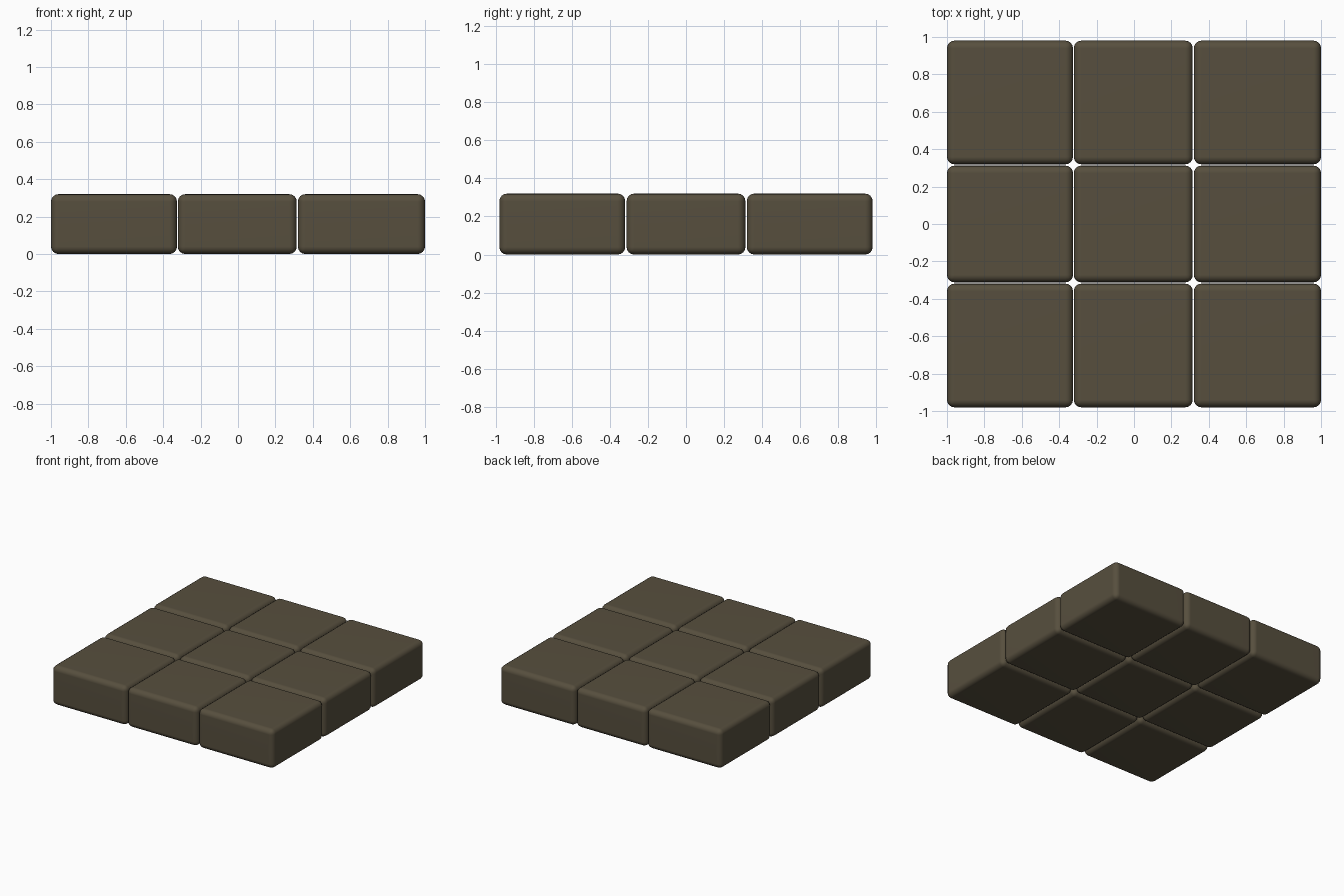
import bpy, bmesh

if "Cube" in bpy.data.objects:
    bpy.data.objects.remove(bpy.data.objects["Cube"])

# single dark stone colour
stone = bpy.data.materials.new("dark_stone")
stone.diffuse_color = (0.095, 0.078, 0.048, 1)
stone.use_nodes = True
stone.node_tree.nodes["Principled BSDF"].inputs["Base Color"].default_value = stone.diffuse_color

X_SPANS = [(-1.0, -0.326), (-0.322, 0.314), (0.320, 1.0)]
Y_SPANS = [(-0.98, -0.319), (-0.312, 0.312), (0.319, 0.98)]
Z_SPAN = (0.0, 0.32)


def rounded_block(name, xs, ys, zs, radius=0.04):
    """Box filling the given spans, with rounded edges."""
    spans = (xs, ys, zs)
    mesh = bpy.data.meshes.new(name)
    bm = bmesh.new()
    bmesh.ops.create_cube(bm, size=1)
    for v in bm.verts:
        for i, (lo, hi) in enumerate(spans):
            v.co[i] = (lo + hi) / 2 + v.co[i] * (hi - lo)
    bmesh.ops.bevel(bm, geom=bm.edges[:], offset=radius, segments=4,
                    profile=0.5, affect='EDGES')
    for f in bm.faces:
        f.smooth = True
    bm.to_mesh(mesh)
    bm.free()
    mesh.materials.append(stone)
    obj = bpy.data.objects.new(name, mesh)
    bpy.context.collection.objects.link(obj)
    # keep the large faces flat
    mod = obj.modifiers.new("flat_faces", 'WEIGHTED_NORMAL')
    mod.keep_sharp = True
    return obj


# three by three slab of paving blocks
for row, ys in enumerate(Y_SPANS):
    for col, xs in enumerate(X_SPANS):
        rounded_block(f"paving_block_{row + 1}_{col + 1}", xs, ys, Z_SPAN)
